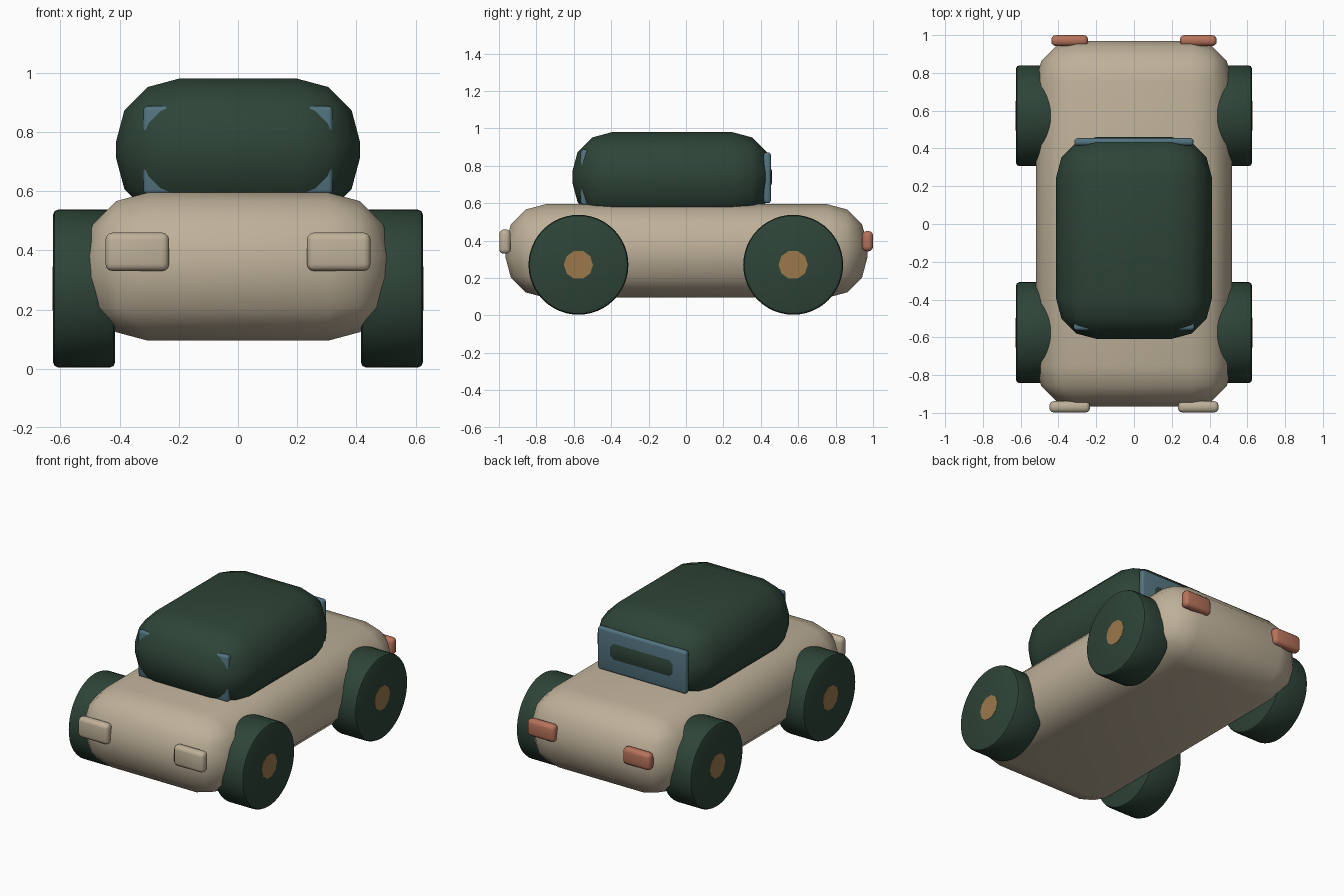
import bpy, math

if "Cube" in bpy.data.objects:
    bpy.data.objects.remove(bpy.data.objects["Cube"])


def material(name, rgb):
    m = bpy.data.materials.new(name)
    m.diffuse_color = (*rgb, 1)
    m.use_nodes = True
    m.node_tree.nodes["Principled BSDF"].inputs["Base Color"].default_value = m.diffuse_color
    return m


BEIGE = material("beige paint", (0.52, 0.44, 0.32))
GREEN = material("dark green", (0.027, 0.058, 0.039))
BLUE = material("blue glass", (0.085, 0.17, 0.21))
RED = material("red lamp", (0.47, 0.17, 0.105))
BRASS = material("brass", (0.32, 0.19, 0.07))


def finish(obj, name, mat, bevel=0, segments=3, angle=50):
    obj.name = name
    obj.data.materials.append(mat)
    if bevel:
        mod = obj.modifiers.new("rounding", "BEVEL")
        mod.width = bevel
        mod.segments = segments
        mod.limit_method = "ANGLE"
        bpy.ops.object.modifier_apply(modifier=mod.name)
    bpy.ops.object.shade_smooth_by_angle(angle=math.radians(angle))
    return obj


def rounded_box(name, mat, x, y, z, bevel, segments=3):
    """Box from (min, max) ranges with rounded edges."""
    spans = (x, y, z)
    bpy.ops.mesh.primitive_cube_add(size=1, location=[(a + b) / 2 for a, b in spans])
    obj = bpy.context.object
    obj.scale = [b - a for a, b in spans]
    bpy.ops.object.transform_apply(location=False, rotation=False, scale=True)
    return finish(obj, name, mat, bevel, segments)


def disc(name, mat, sides, radius, x, y, z, width, bevel=0):
    """Cylinder lying along the x axis."""
    bpy.ops.mesh.primitive_cylinder_add(vertices=sides, radius=radius, depth=width,
                                        location=(x, y, z), rotation=(0, math.pi / 2, 0))
    return finish(bpy.context.object, name, mat, bevel, 2, 40)


# Body and cabin
rounded_box("body", BEIGE, (-0.52, 0.52), (-0.965, 0.97), (0.095, 0.595), 0.215)
rounded_box("cabin", GREEN, (-0.412, 0.412), (-0.608, 0.46), (0.50, 0.98), 0.212)

# Windows, mostly sunk into the cabin
rounded_box("front_window", BLUE, (-0.32, 0.32), (-0.563, -0.523), (0.59, 0.887), 0.015)
rounded_box("rear_window", BLUE, (-0.315, 0.315), (0.415, 0.454), (0.60, 0.872), 0.015)

# Wheels, hubs and lamps on both sides
for side, s in (("right", 1), ("left", -1)):
    for end, y in (("front", -0.575), ("rear", 0.573)):
        disc(f"{end}_{side}_wheel", GREEN, 48, 0.267, s * 0.52, y, 0.271, 0.21, 0.018)
        disc(f"{end}_{side}_hub", BRASS, 10, 0.078, s * 0.59, y, 0.271, 0.073)
    head = sorted((s * 0.233, s * 0.448))
    tail = sorted((s * 0.243, s * 0.438))
    rounded_box(f"{side}_headlight", BEIGE, head, (-0.998, -0.938), (0.33, 0.46), 0.024)
    rounded_box(f"{side}_tail_light", RED, tail, (0.942, 1.0), (0.343, 0.451), 0.024)
